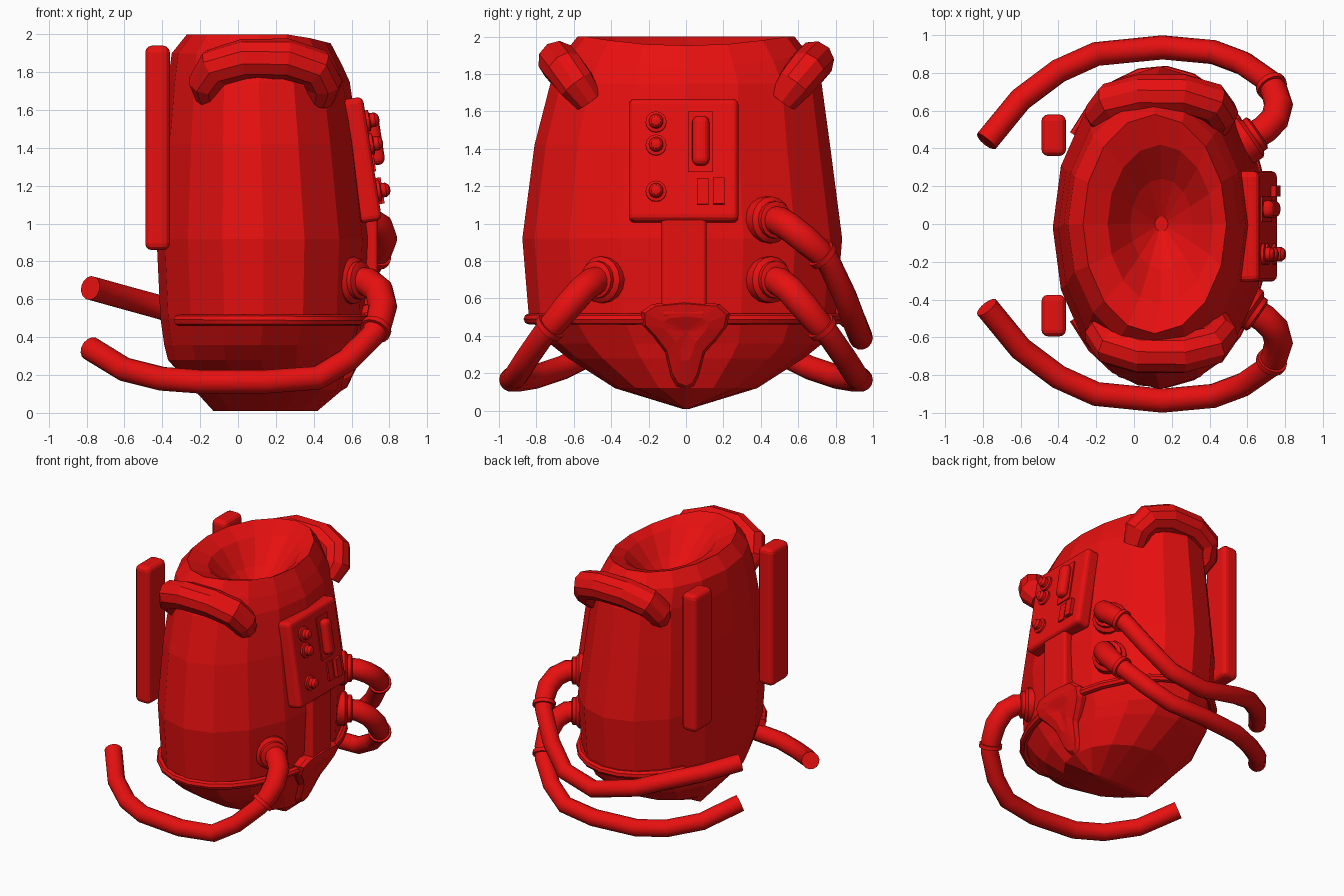
import bpy, bmesh, math
from mathutils import Matrix, Vector

if "Cube" in bpy.data.objects:
    bpy.data.objects.remove(bpy.data.objects["Cube"])

red = bpy.data.materials.new("bright_red")
red.diffuse_color = (0.8, 0.005, 0.005, 1)
red.use_nodes = True
red.node_tree.nodes["Principled BSDF"].inputs["Base Color"].default_value = red.diffuse_color


def mesh_object(name, bm, matrix=Matrix.Identity(4), smooth=False):
    bmesh.ops.recalc_face_normals(bm, faces=bm.faces)
    me = bpy.data.meshes.new(name)
    bm.to_mesh(me)
    bm.free()
    me.transform(matrix)
    me.materials.append(red)
    ob = bpy.data.objects.new(name, me)
    bpy.context.collection.objects.link(ob)
    if smooth:
        bpy.ops.object.select_all(action='DESELECT')
        ob.select_set(True)
        bpy.context.view_layer.objects.active = ob
        bpy.ops.object.shade_smooth_by_angle(angle=math.radians(32))
    return ob


def box(name, lo, hi, bevel=0.0, matrix=Matrix.Identity(4), segments=3):
    lo, hi = Vector(lo), Vector(hi)
    bm = bmesh.new()
    bmesh.ops.create_cube(bm, size=1)
    for v in bm.verts:
        v.co = (lo + hi) / 2 + v.co * (hi - lo)
    if bevel:
        bmesh.ops.bevel(bm, geom=bm.edges[:], offset=bevel, segments=segments,
                        affect='EDGES', profile=0.5)
    return mesh_object(name, bm, matrix)


def lathe(name, profile, matrix, sides=16):
    """Rings of (distance along axis, radius), turned around local x."""
    bm = bmesh.new()
    loft(bm, [[(d, r * math.cos(2 * math.pi * i / sides), r * math.sin(2 * math.pi * i / sides))
               for i in range(sides)] for d, r in profile])
    return mesh_object(name, bm, matrix, True)


def loft(bm, rings):
    rows = [[bm.verts.new(p) for p in ring] for ring in rings]
    n = len(rows[0])
    for a, b in zip(rows, rows[1:]):
        for i in range(n):
            bm.faces.new((a[i], a[(i + 1) % n], b[(i + 1) % n], b[i]))
    bm.faces.new(rows[0])
    bm.faces.new(rows[-1])


def tube(name, points, radius, sides=14, scale=None, smooth=True):
    """Sweep a round section along a path, keeping the frame steady."""
    pts = [Vector(p) for p in points]
    rings, side = [], None
    for i, p in enumerate(pts):
        before = (p - pts[i - 1]).normalized() if i else None
        after = (pts[i + 1] - p).normalized() if i < len(pts) - 1 else None
        t = ((before or after) + (after or before)).normalized()
        side = (side or t.orthogonal())
        side = (side - t * side.dot(t)).normalized()
        up = t.cross(side)
        r = radius * (scale[i] if scale else 1)
        rings.append([p + r * (side * math.cos(a) + up * math.sin(a))
                      for a in (2 * math.pi * k / sides for k in range(sides))])
    bm = bmesh.new()
    loft(bm, rings)
    return mesh_object(name, bm, smooth=smooth)


def aimed(pos, direction):
    return Matrix.Translation(pos) @ Vector(direction).to_track_quat('X', 'Z').to_matrix().to_4x4()


# Body: faceted oval rings (z, x min, x max, half depth), ending in a sunken top
rings = [(0.01, -0.13, 0.42, 0.02), (0.12, -0.23, 0.55, 0.38), (0.28, -0.37, 0.61, 0.63),
         (0.36, -0.39, 0.63, 0.73), (0.5, -0.41, 0.68, 0.82), (0.92, -0.43, 0.70, 0.855),
         (1.42, -0.40, 0.64, 0.79), (1.75, -0.37, 0.59, 0.725), (1.90, -0.35, 0.55, 0.66),
         (2.0, -0.27, 0.49, 0.58), (1.94, -0.14, 0.42, 0.42), (1.78, -0.02, 0.31, 0.24),
         (1.66, 0.11, 0.18, 0.04)]
body = bmesh.new()
sections = []
for z, x0, x1, hy in rings:
    ring = []
    for k in range(16):
        a = 2 * math.pi * k / 16
        x = (x0 + x1) / 2 + (x1 - x0) / 2 * math.cos(a)
        y = hy * math.sin(a) - (0.02 if 0.4 < z < 1.6 else 0)
        ring.append((x, y, z - (max(0, x - 0.3) * 0.25 if z > 1.88 else 0)))
    sections.append(ring)
loft(body, sections)
mesh_object("body", body)

# Seam band around the lower body
arc = [math.radians(-144 + 288 * k / 20) for k in range(21)]
tube("seam_band", [(0.135 + 0.555 * math.cos(a), 0.825 * math.sin(a) - 0.015, 0.49) for a in arc],
     0.03, 8)

# Carry handles and shoulder straps, front and back
half = [(0.285, -0.52, 1.66), (0.305, -0.585, 1.745), (0.26, -0.645, 1.825), (0.11, -0.685, 1.87)]
arch = [(0.145 - x, y, z) for x, y, z in half] + [(0.145 + x, y, z) for x, y, z in reversed(half)]
for label, s in (("front", 1), ("back", -1)):
    tube(label + "_handle", [(x, y * s, z) for x, y, z in arch], 0.108, 10,
         [0.75, 0.95, 1, 1, 1, 1, 0.95, 0.75], False)
    mid = -0.485 * s if s > 0 else 0.47
    box(label + "_strap", (-0.49, mid - 0.11, 0.86), (-0.36, mid + 0.11, 1.94), 0.035)

# Hoses: elbow out of a flange, collar, then a long sweep around the body
low = [(0.59, -0.44, 0.70), (0.69, -0.50, 0.69), (0.745, -0.555, 0.645), (0.765, -0.63, 0.56),
       (0.745, -0.70, 0.475), (0.71, -0.76, 0.41), (0.58, -0.85, 0.28), (0.42, -0.91, 0.185),
       (0.15, -0.935, 0.165), (-0.2, -0.90, 0.165), (-0.4, -0.81, 0.18), (-0.6, -0.66, 0.23),
       (-0.78, -0.44, 0.34)]
high_z = [1.02, 1.015, 0.98, 0.92, 0.86, 0.80, 0.61, 0.45, 0.39, 0.48, 0.555, 0.61, 0.66]
high = [(x, y, z) for (x, y, _), z in zip(low, high_z)]
for label, path, s in (("front", low, 1), ("back_lower", low, -1), ("back_upper", high, -1)):
    path = [Vector((x, y * s, z)) for x, y, z in path]
    tube(label + "_hose", path, 0.064, 14, [1.2] * 4 + [1.12] + [1] * 8)
    lathe(label + "_flange", [(-0.04, 0.125), (0.03, 0.125), (0.045, 0.11), (0.05, 0.1),
                              (0.075, 0.1), (0.085, 0.08)],
          aimed(path[0], (0.82, -0.57 * s, 0)))
    lathe(label + "_collar", [(-0.015, 0.083), (0.015, 0.083)],
          aimed((path[4] + path[5]) / 2, path[5] - path[4]))

# Control panel, tilted with the side wall; local x points out of its face
panel = Matrix.Translation((0.71, 0, 1.345)) @ Matrix.Rotation(math.radians(-8.9), 4, 'Y')
box("control_panel", (-0.12, -0.305, -0.33), (0, 0.28, 0.33), 0.03, panel)
for i, z in enumerate((0.2, 0.075, -0.175)):
    lathe(f"knob_{i + 1}", [(-0.01, 0.056), (0.015, 0.056), (0.02, 0.038), (0.045, 0.038),
                            (0.062, 0.026), (0.068, 0.01)],
          panel @ Matrix.Translation((0, -0.16, z)))
box("slot_plate", (-0.01, 0.01, -0.07), (0.009, 0.145, 0.255), 0, panel)
box("slot_lever", (-0.01, 0.033, -0.04), (0.065, 0.125, 0.23), 0.036, panel, 4)
for i, y in enumerate((0.06, 0.145)):
    box(f"switch_{i + 1}", (-0.01, y, -0.245), (0.012 + 0.015 * i, y + 0.06, -0.105), 0, panel)

# Conduit cover under the panel
box("conduit_cover", (0.58, -0.13, 0.5), (0.74, 0.11, 1.06), 0.02)

# Leaf-shaped shield: outline (y, z), domed and sloping in with the lower wall
outline = [(-0.01, 0.585), (-0.18, 0.57), (-0.24, 0.53), (-0.235, 0.46), (-0.17, 0.39), (-0.11, 0.31),
           (-0.08, 0.18), (-0.05, 0.13), (0, 0.11), (0.04, 0.13), (0.065, 0.18), (0.10, 0.31),
           (0.165, 0.38), (0.22, 0.45), (0.235, 0.52), (0.18, 0.57)]
shield = bmesh.new()
layers = []
for depth, size in ((-0.12, 0.97), (-0.03, 1), (0.0, 0.92), (0.012, 0.5), (0.0, 0.08)):
    layers.append([(0.57 + (0.42 + (z - 0.42) * size - 0.12) * 0.4 + depth,
                    y * size, 0.42 + (z - 0.42) * size) for y, z in outline])
loft(shield, layers)
mesh_object("lower_shield", shield)
